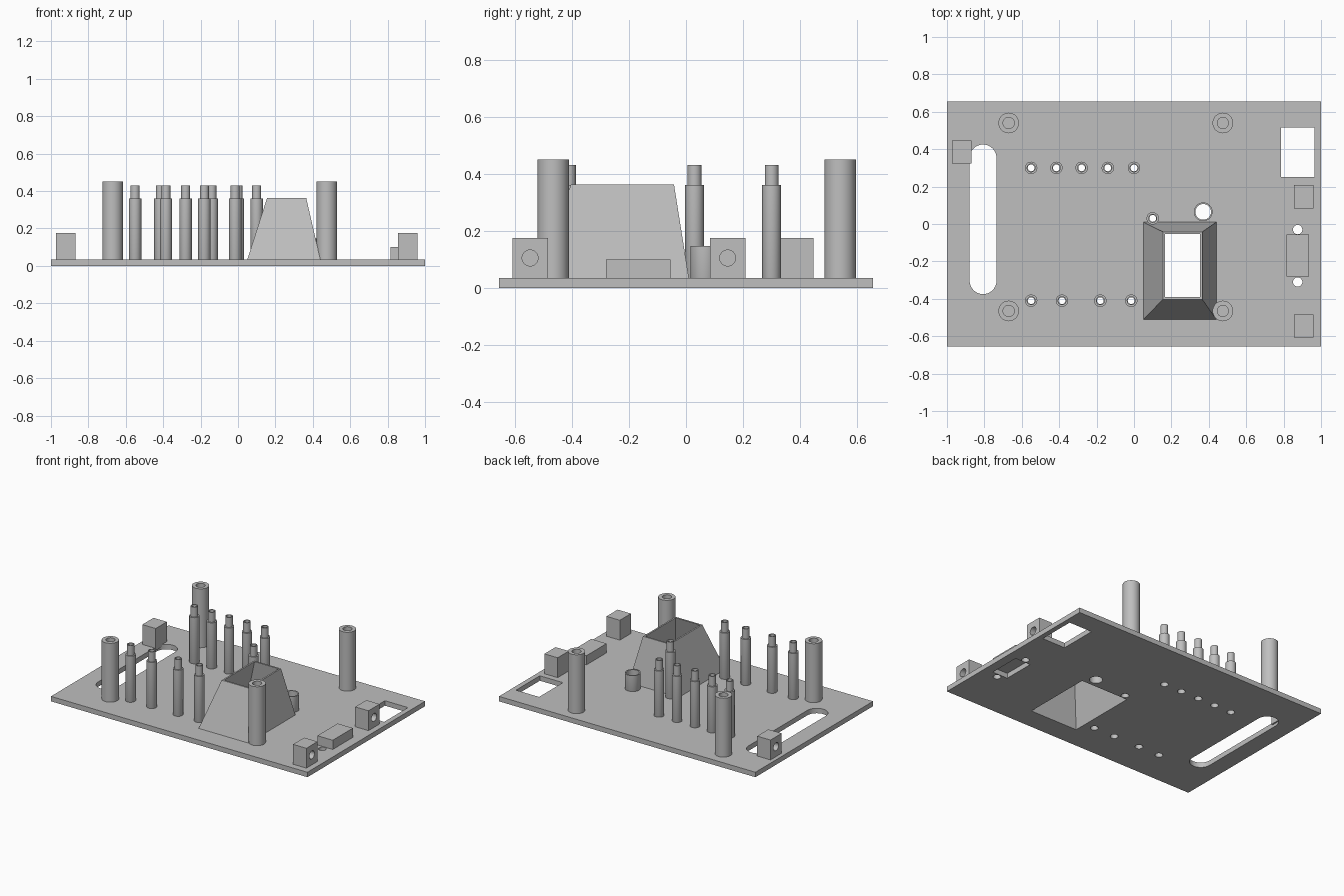
import bpy, bmesh, math

old = bpy.data.objects.get("Cube")
if old:
    bpy.data.objects.remove(old, do_unlink=True)

grey = bpy.data.materials.new("plain grey")
grey.use_nodes = True
COL = (0.52, 0.52, 0.52, 1)
grey.diffuse_color = COL
grey.node_tree.nodes["Principled BSDF"].inputs["Base Color"].default_value = COL

T = 0.035      # plate thickness
SINK = 0.02    # height at which raised parts start, inside the plate


def finish(bm, name):
    bmesh.ops.remove_doubles(bm, verts=bm.verts, dist=1e-5)
    bmesh.ops.recalc_face_normals(bm, faces=bm.faces)
    mesh = bpy.data.meshes.new(name)
    bm.to_mesh(mesh)
    bm.free()
    mesh.materials.append(grey)
    ob = bpy.data.objects.new(name, mesh)
    bpy.context.collection.objects.link(ob)
    return ob


def activate(ob):
    bpy.ops.object.select_all(action='DESELECT')
    ob.select_set(True)
    bpy.context.view_layer.objects.active = ob


def smooth(ob):
    activate(ob)
    bpy.ops.object.shade_smooth_by_angle(angle=math.radians(30))


def rect(x0, x1, y0, y1):
    return [(x0, y0), (x1, y0), (x1, y1), (x0, y1)]


def arc(x, y, r, start=0, sweep=2 * math.pi, n=32):
    steps = n if sweep > 6 else n + 1
    return [(x + r * math.cos(start + sweep * i / n),
             y + r * math.sin(start + sweep * i / n)) for i in range(steps)]


def skin(bm, rings, closed):
    loops = [[bm.verts.new(p) for p in ring] for ring in rings]
    pairs = list(zip(loops, loops[1:])) + ([(loops[-1], loops[0])] if closed else [])
    for a, b in pairs:
        for i in range(len(a)):
            j = (i + 1) % len(a)
            bm.faces.new((a[i], a[j], b[j], b[i]))
    return loops


def prism(bm, outline, z0, z1):
    loops = skin(bm, [[(x, y, z) for x, y in outline] for z in (z0, z1)], False)
    for loop in loops:
        bm.faces.new(loop)


def lathe(name, x, y, profile, closed):
    bm = bmesh.new()
    skin(bm, [[(px, py, z) for px, py in arc(x, y, max(r, 1e-7))]
              for r, z in profile], closed)
    ob = finish(bm, name)
    smooth(ob)
    return ob


def cut(ob, cutter):
    mod = ob.modifiers.new("cut", 'BOOLEAN')
    mod.operation, mod.solver, mod.object = 'DIFFERENCE', 'EXACT', cutter
    activate(ob)
    bpy.ops.object.modifier_apply(modifier=mod.name)
    bpy.data.objects.remove(cutter, do_unlink=True)


# Positions of the narrow stepped tubes
tubes = [(x, 0.3) for x in (-0.55, -0.415, -0.28, -0.14, 0)]
tubes += [(x, -0.41) for x in (-0.55, -0.385, -0.18, -0.015)]
tubes.append((0.1, 0.03))

# Base plate with all its openings
bm = bmesh.new()
prism(bm, rect(-1, 1, -0.655, 0.655), 0, T)
plate = finish(bm, "base_plate")

slot_x, slot_r = -0.807, 0.072
slot = (arc(slot_x, 0.353, slot_r, 0, math.pi, 16)
        + arc(slot_x, -0.303, slot_r, math.pi, math.pi, 16))
openings = [slot,
            rect(0.785, 0.965, 0.25, 0.515),
            rect(0.815, 0.935, -0.28, -0.055),
            rect(0.06, 0.43, -0.5, 0),
            arc(0.875, -0.03, 0.025), arc(0.875, -0.31, 0.025),
            arc(0.37, 0.065, 0.042)]
openings += [arc(x, y, 0.0255) for x, y in tubes]
bm = bmesh.new()
for outline in openings:
    prism(bm, outline, -0.1, 0.1)
cut(plate, finish(bm, "plate_cutter"))
smooth(plate)

# Tall corner posts with blind screw holes
for x in (-0.67, 0.475):
    for y in (-0.465, 0.54):
        lathe("corner_post", x, y,
              [(0, SINK), (0.055, SINK), (0.055, 0.45), (0.03, 0.45),
               (0.03, 0.2), (0, 0.2)], False)

# Stepped tubes, bored right through
for x, y in tubes:
    lathe("stepped_tube", x, y,
          [(0.025, 0), (0.033, SINK), (0.033, 0.36), (0.024, 0.36),
           (0.024, 0.43), (0.018, 0.43), (0.018, 0.35), (0.025, 0.35)], True)

# Short open collar
lathe("short_collar", 0.37, 0.065,
      [(0.042, 0), (0.05, SINK), (0.05, 0.147), (0.042, 0.147)], True)

# Tapered hollow hood, open at the top and bottom
bm = bmesh.new()
hood = [(rect(0.06, 0.43, -0.5, 0), 0),
        (rect(0.05, 0.44, -0.51, 0.01), T),
        (rect(0.155, 0.365, -0.403, -0.042), 0.362),
        (rect(0.166, 0.354, -0.391, -0.053), 0.362)]
skin(bm, [[(x, y, z) for x, y in outline] for outline, z in hood], True)
finish(bm, "tapered_hood")

# Edge blocks, each with a blind hole in its outer face
for x, y, side in ((0.907, 0.146, 1), (0.907, -0.546, 1), (-0.92, 0.385, -1)):
    bm = bmesh.new()
    prism(bm, rect(x - 0.052, x + 0.052, y - 0.062, y + 0.062), SINK, 0.175)
    block = finish(bm, "edge_block")
    bm = bmesh.new()
    ends = (x - side * 0.03, x + side * 0.1)
    loops = skin(bm, [[(e, py, pz) for py, pz in arc(y, 0.105, 0.028)]
                      for e in ends], False)
    for loop in loops:
        bm.faces.new(loop)
    cut(block, finish(bm, "block_cutter"))
    smooth(block)
